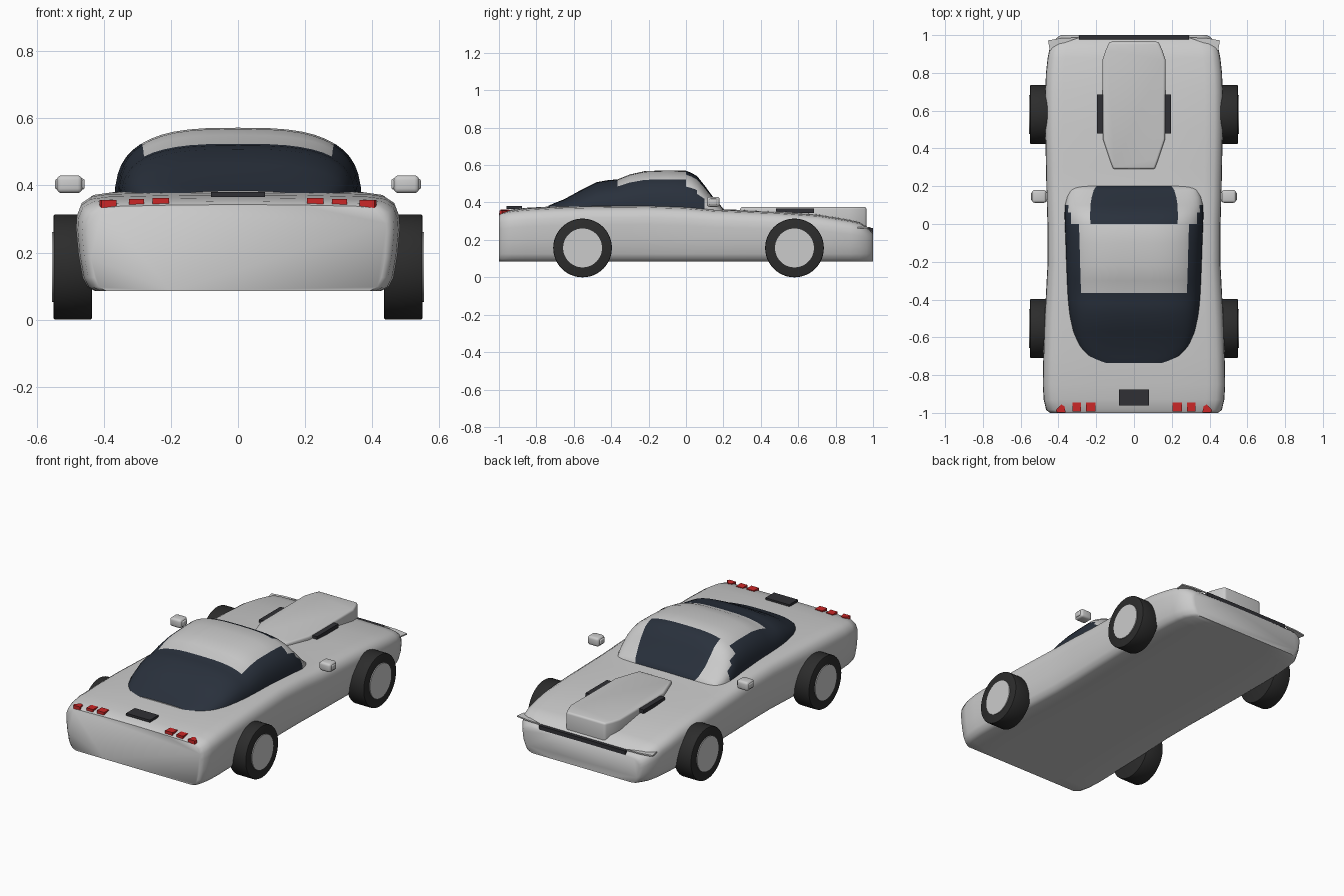
import bpy, bmesh, math
from mathutils import Vector

if "Cube" in bpy.data.objects:
    bpy.data.objects.remove(bpy.data.objects["Cube"])


def material(name, color):
    m = bpy.data.materials.new(name)
    m.diffuse_color = color
    m.use_nodes = True
    m.node_tree.nodes["Principled BSDF"].inputs["Base Color"].default_value = m.diffuse_color
    return m


GLASS = material("dark_glass", (0.022, 0.03, 0.045, 1))
RUBBER = material("rubber", (0.025, 0.025, 0.025, 1))
RED = material("red_lens", (0.6, 0.02, 0.02, 1))
TRIM = material("dark_trim", (0.03, 0.03, 0.035, 1))


def finish(bm, name, mat=None, bevel=0, segments=3, angle=35):
    bmesh.ops.recalc_face_normals(bm, faces=bm.faces)
    me = bpy.data.meshes.new(name)
    bm.to_mesh(me)
    bm.free()
    ob = bpy.data.objects.new(name, me)
    bpy.context.collection.objects.link(ob)
    if mat:
        me.materials.append(mat)
    bpy.ops.object.select_all(action='DESELECT')
    bpy.context.view_layer.objects.active = ob
    ob.select_set(True)
    if bevel:
        b = ob.modifiers.new("bevel", 'BEVEL')
        b.width, b.segments, b.limit_method = bevel, segments, 'ANGLE'
        bpy.ops.object.modifier_apply(modifier="bevel")
    bpy.ops.object.shade_smooth_by_angle(angle=math.radians(angle))
    return ob


def loft(rings, paint=None):
    bm = bmesh.new()
    vs = [[bm.verts.new(p) for p in r] for r in rings]
    n = len(vs[0])
    for i in range(len(vs) - 1):
        for k in range(n):
            j = (k + 1) % n
            f = bm.faces.new((vs[i][k], vs[i][j], vs[i + 1][j], vs[i + 1][k]))
            if paint:
                f.material_index = paint(i, k)
    bm.faces.new(vs[0])
    bm.faces.new(vs[-1])
    return bm


def box(name, x, y, z, mat=None, bevel=0, segments=3):
    bm = bmesh.new()
    bmesh.ops.create_cube(bm, size=1)
    for v in bm.verts:
        v.co = Vector(((x[0] + x[1]) / 2 + v.co.x * (x[1] - x[0]),
                       (y[0] + y[1]) / 2 + v.co.y * (y[1] - y[0]),
                       (z[0] + z[1]) / 2 + v.co.z * (z[1] - z[0])))
    return finish(bm, name, mat, bevel, segments)


def prism(name, pts, z0, z1, mat=None, bevel=0):
    return finish(loft([[(x, y, z) for x, y in pts] for z in (z0, z1)]),
                  name, mat, bevel)


def cylinder_x(name, r, x0, x1, y, z, mat=None, bevel=0):
    ring = [2 * math.pi * i / 48 for i in range(48)]
    rings = [[(x, y + r * math.cos(a), z + r * math.sin(a)) for a in ring]
             for x in (x0, x1)]
    return finish(loft(rings), name, mat, bevel, 2, 30)


# Body: rounded sections lofted along y (y, half width, top height)
stations = [(-1, .445, .343), (-.985, .465, .352), (-.93, .478, .363),
            (-.85, .483, .372), (-.7, .48, .38), (-.5, .473, .385),
            (-.2, .457, .387), (0, .458, .38), (.15, .463, .366),
            (.3, .466, .36), (.5, .47, .352), (.7, .47, .338),
            (.8, .466, .322), (.88, .457, .308), (.93, .447, .296),
            (.965, .425, .272), (.99, .405, .25), (1, .385, .24)]


def body_ring(y, w, t):
    b, h = .085, t - .085
    half = [(.45 * w, b), (.88 * w, b), (.93 * w, b + .012), (.96 * w, b + .04),
            (.985 * w, b + .38 * h), (w, b + .65 * h), (.995 * w, b + .78 * h),
            (.97 * w, b + .89 * h), (.91 * w, b + .955 * h),
            (.80 * w, b + .98 * h), (.4 * w, b + .995 * h)]
    return ([(x, y, z) for x, z in half] + [(0, y, t)]
            + [(-x, y, z) for x, z in reversed(half)])


finish(loft([body_ring(*s) for s in stations]), "car_body", angle=50)

# Cabin: superelliptic sections (y, half width, top height), windows painted on
BASE, N = .34, 24
cabin = [(-.735, .21, .383), (-.70, .26, .398), (-.65, .295, .418),
         (-.57, .325, .462), (-.48, .342, .508), (-.42, .349, .519),
         (-.365, .353, .524), (-.3, .356, .55), (-.22, .359, .568),
         (-.1, .363, .572), (0, .367, .57), (.03, .368, .558),
         (.06, .368, .54), (.1, .366, .49), (.14, .356, .436),
         (.18, .338, .39), (.205, .31, .36)]


def cabin_ring(y, w, t):
    ring = []
    for k in range(N + 1):
        a = math.pi * k / N
        c, s = math.cos(a), max(0, math.sin(a))
        ring.append((w * math.copysign(abs(c) ** (2 / 3), c), y,
                     BASE + (t - BASE) * s ** (2 / 3)))
    return ring


def cabin_paint(i, k):
    y = (cabin[i][0] + cabin[i + 1][0]) / 2
    side = min(k, N - 1 - k)
    if y < -.365:
        return 1
    if y < 0:
        return int(side < 6)
    return int(side >= 8 or (y < .1 and side < (4 if y < .06 else 3)))


bm = loft([cabin_ring(*s) for s in cabin], cabin_paint)
cab = finish(bm, "cabin", angle=50)
cab.data.materials.append(None)
cab.data.materials.append(GLASS)

# Hood bulge
half = [(.11, .29), (.128, .34), (.165, .45), (.167, .87), (.15, .92), (.13, .965)]
prism("hood_bulge", half + [(-x, y) for x, y in reversed(half)], .24, .376, None, .012)

# Wheels, mirrors, hood vents, lamps on both sides
for s, side in ((1, "right"), (-1, "left")):
    def span(a, b):
        return tuple(sorted((s * a, s * b)))

    for y, end in ((-.553, "front"), (.58, "back")):
        cylinder_x(f"{end}_{side}_tire", .157, *span(.435, .55), y, .157, RUBBER, .006)
        cylinder_x(f"{end}_{side}_rim", .104, *span(.5, .555), y, .157)

    box(f"{side}_mirror", span(.464, .54), (.112, .18), (.377, .43), None, .014)
    box(f"{side}_mirror_mount", span(.457, .545), (.125, .167), (.388, .42), None, .006)
    box(f"{side}_hood_vent", span(.155, .195), (.48, .685), (.345, .368), TRIM)

    lens = [(.29, .987), (.38, .985), (.455, .972), (.446, .917), (.415, .945), (.36, .962)]
    prism(f"{side}_corner_lamp", [(s * x, y) for x, y in lens], .262, .27)

    box(f"{side}_inner_lens", span(.205, .255), (-.992, -.945), (.34, .363), RED)
    box(f"{side}_middle_lens", span(.28, .325), (-.992, -.945), (.338, .36), RED)
    tri = [(.362, -.998), (.407, -.998), (.413, -.985), (.385, -.955), (.368, -.965)]
    prism(f"{side}_outer_lens", [(s * x, y) for x, y in tri], .332, .356, RED)

# Dark panels on the two end decks
box("deck_panel", (-.08, .08), (-.96, -.877), (.366, .38), TRIM)
box("nose_slot", (-.29, .29), (.978, .999), (.24, .264), TRIM)
